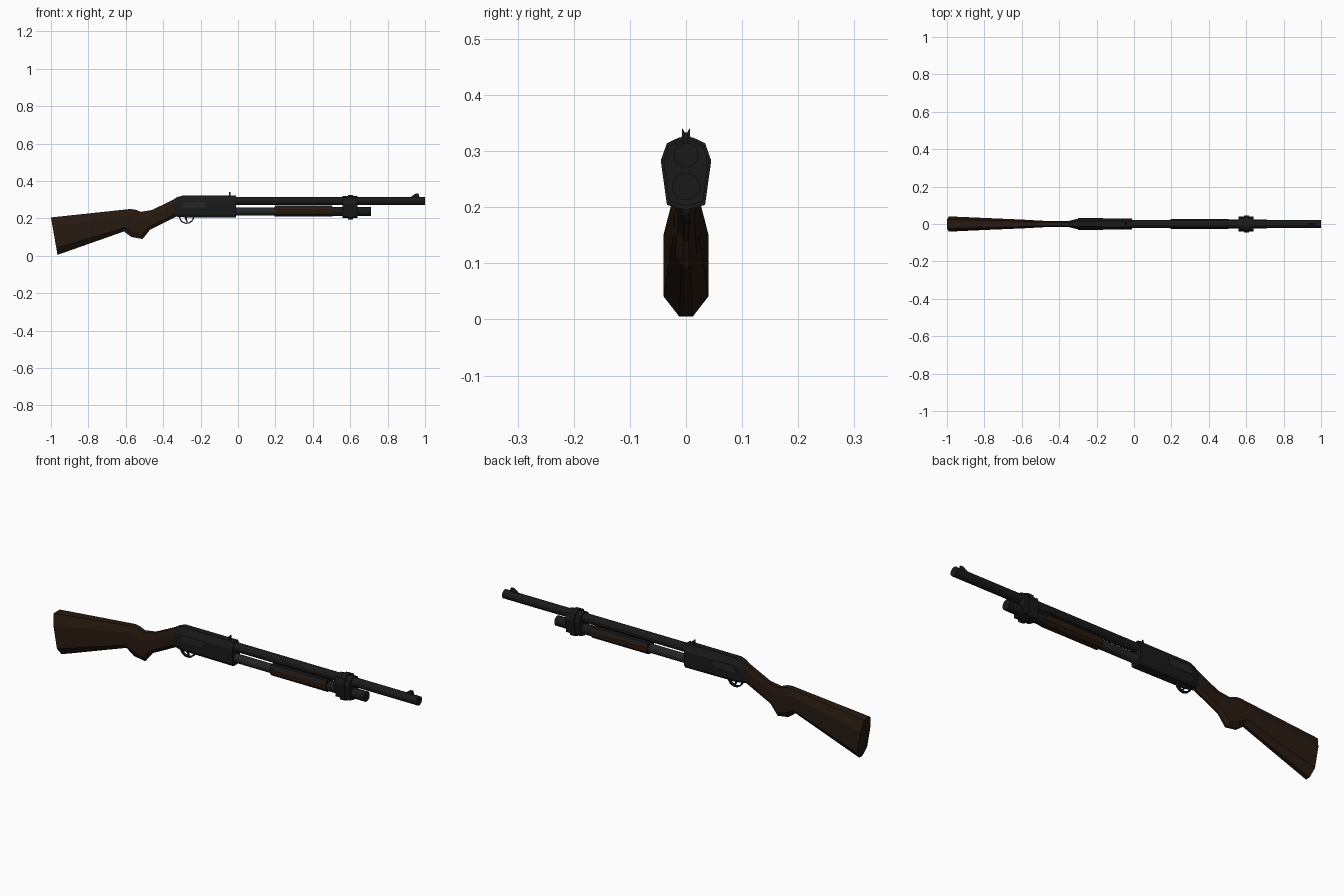
import bpy, bmesh, math
from mathutils import Matrix

if "Cube" in bpy.data.objects:
    bpy.data.objects.remove(bpy.data.objects["Cube"])


def material(name, rgb):
    m = bpy.data.materials.new(name)
    m.diffuse_color = (*rgb, 1)
    m.use_nodes = True
    m.node_tree.nodes["Principled BSDF"].inputs["Base Color"].default_value = m.diffuse_color
    return m


WOOD = material("dark_wood", (0.020, 0.010, 0.005))
METAL = material("dark_metal", (0.010, 0.010, 0.011))
STEEL = material("worn_steel", (0.018, 0.018, 0.019))


def finish(name, bm, mat):
    bmesh.ops.recalc_face_normals(bm, faces=bm.faces)
    me = bpy.data.meshes.new(name)
    bm.to_mesh(me)
    bm.free()
    me.materials.append(mat)
    ob = bpy.data.objects.new(name, me)
    bpy.context.collection.objects.link(ob)
    return ob


def skin(name, rings, mat):
    """Join equal-length rings of points into a capped solid."""
    bm = bmesh.new()
    vs = [[bm.verts.new(p) for p in r] for r in rings]
    n = len(vs[0])
    for a, b in zip(vs, vs[1:]):
        for i in range(n):
            j = (i + 1) % n
            bm.faces.new((a[i], a[j], b[j], b[i]))
    bm.faces.new(vs[0][::-1])
    bm.faces.new(vs[-1])
    return finish(name, bm, mat)


def loft(name, stations, section, mat):
    """Stations: top x,z, bottom x,z, half width. Section: (height fraction, width fraction)."""
    rings = []
    for tx, tz, bx, bz, w in stations:
        half = [(bx + (tx - bx) * f, w * k, bz + (tz - bz) * f) for f, k in section]
        rings.append(half + [(x, -y, z) for x, y, z in reversed(half)])
    return skin(name, rings, mat)


def tube(name, x0, x1, z, r, mat, n=12):
    bm = bmesh.new()
    m = (Matrix.Translation(((x0 + x1) / 2, 0, z)) @ Matrix.Rotation(math.pi / 2, 4, 'Y')
         @ Matrix.Rotation(math.pi / n, 4, 'Z'))
    bmesh.ops.create_cone(bm, cap_ends=True, segments=n, radius1=r, radius2=r, depth=x1 - x0, matrix=m)
    return finish(name, bm, mat)


def plate(name, outline, half, mat, y=0):
    """Side outline in x,z given thickness along y."""
    return skin(name, [[(x, y + s, z) for x, z in outline] for s in (-half, half)], mat)


def across(name, outline, x0, x1, mat):
    """Outline in y,z extruded along x."""
    return skin(name, [[(x, y, z) for y, z in outline] for x in (x0, x1)], mat)


# Stock with pistol grip
loft("stock", [
    (-1.00, .205, -.965, .005, .040),
    (-.577, .250, -.610, .130, .023),
    (-.550, .247, -.570, .100, .021),
    (-.520, .235, -.510, .090, .019),
    (-.460, .245, -.470, .140, .016),
    (-.335, .305, -.325, .212, .017),
], [(0, .3), (.18, 1), (.73, 1), (1, .6)], WOOD)

# Receiver
loft("receiver", [
    (-.350, .298, -.337, .210, .017),
    (-.325, .314, -.320, .208, .023),
    (-.295, .322, -.290, .206, .029),
    (-.010, .322, -.010, .204, .030),
], [(0, .7), (.12, 1), (.72, 1), (1, .5)], METAL)

# Ejection ports on both sides
for side, y in (("left", .029), ("right", -.029)):
    plate("port_" + side, [(-.30, .255), (-.175, .258), (-.165, .287), (-.29, .287)], .002, STEEL, y)

# Barrel and magazine tube
tube("barrel", -.02, 1.0, .293, .0225, METAL)
tube("magazine_tube", -.02, .58, .237, .022, STEEL)
tube("magazine_cap", .58, .71, .237, .025, METAL)
tube("magazine_collar", .50, .57, .237, .026, METAL)

# Pump grip with metal slide on top
across("pump_grip", [(-.014, .211), (.014, .211), (.027, .224), (.028, .250), (.020, .263),
                     (-.020, .263), (-.028, .250), (-.027, .224)], .195, .505, WOOD)
across("pump_slide", [(-.028, .256), (.028, .256), (.020, .269), (-.020, .269)], .197, .503, METAL)

# Barrel clamp in three bands
half = [(0, .195), (.034, .204), (.045, .283), (.034, .314), (.013, .324), (0, .326)]
band = half + [(-y, z) for y, z in half[-2:0:-1]]
for i, (x0, x1, s) in enumerate([(.56, .588, .89), (.588, .615, 1), (.615, .64, .89)]):
    across(f"clamp_band_{i + 1}", [(y * s, .262 + (z - .262) * s) for y, z in band], x0, x1, METAL)

# Sights
across("rear_sight", [(-.008, .315), (.008, .315), (.007, .341), (0, .330), (-.007, .341)],
       -.048, -.040, METAL)
plate("front_sight", [(.92, .312), (.97, .312), (.965, .333), (.95, .333)], .004, METAL)

# Trigger guard: half loop of flat strip
N = 12
outer = [(-.275 + .040 * math.cos(a), .208 + .037 * math.sin(a))
         for a in (math.pi + math.pi * i / N for i in range(N + 1))]
inner = [(-.275 + .034 * math.cos(a), .208 + .031 * math.sin(a))
         for a in (math.pi + math.pi * i / N for i in range(N + 1))]
plate("trigger_guard", outer + inner[::-1], .007, METAL)

# Trigger
plate("trigger", [(-.285, .212), (-.270, .212), (-.274, .195), (-.268, .182), (-.274, .181),
                  (-.282, .194)], .004, METAL)
